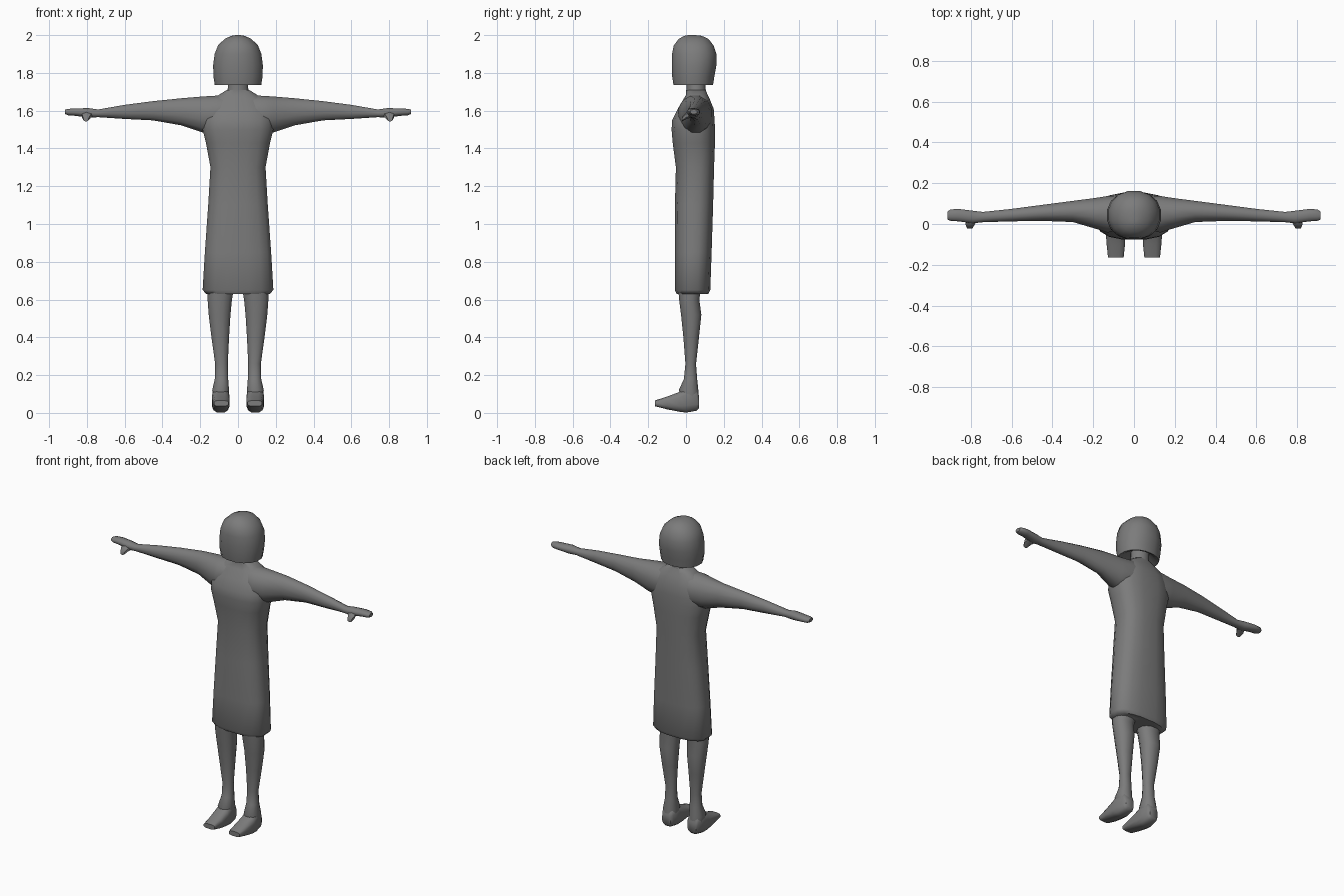
import bpy, bmesh, math
from mathutils import Vector

grey = bpy.data.materials.new("plain grey")
grey.diffuse_color = (0.2, 0.2, 0.2, 1)


def loft(name, axis, rings, sides=12, power=1.0, angle=50, mirror=False):
    """Skin rings (t, a_min, a_max, b_min, b_max) along an axis; a, b are the other axes in x, y, z order."""
    bm = bmesh.new()
    a_i, b_i = [i for i in range(3) if i != axis]
    loops = []
    for t, a0, a1, b0, b1 in rings:
        loop = []
        for k in range(sides):
            ang = 2 * math.pi * (k + 0.5) / sides
            c, s = math.cos(ang), math.sin(ang)
            p = Vector()
            p[axis] = t
            p[a_i] = (a0 + a1) / 2 + (a1 - a0) / 2 * math.copysign(abs(c) ** power, c)
            p[b_i] = (b0 + b1) / 2 + (b1 - b0) / 2 * math.copysign(abs(s) ** power, s)
            loop.append(bm.verts.new(p))
        loops.append(loop)
    for lo, hi in zip(loops, loops[1:]):
        for k in range(sides):
            n = (k + 1) % sides
            bm.faces.new((lo[k], lo[n], hi[n], hi[k]))
    bm.faces.new(loops[0][::-1])
    bm.faces.new(loops[-1])
    return finish(name, bm, angle, mirror)


def finish(name, bm, angle, mirror):
    if mirror:
        copy = bmesh.ops.duplicate(bm, geom=bm.verts[:] + bm.edges[:] + bm.faces[:])["geom"]
        for v in copy:
            if isinstance(v, bmesh.types.BMVert):
                v.co.x = -v.co.x
    bmesh.ops.recalc_face_normals(bm, faces=bm.faces[:])
    me = bpy.data.meshes.new(name)
    bm.to_mesh(me)
    bm.free()
    me.materials.append(grey)
    ob = bpy.data.objects.new(name, me)
    bpy.context.collection.objects.link(ob)
    bpy.ops.object.select_all(action='DESELECT')
    ob.select_set(True)
    bpy.context.view_layer.objects.active = ob
    bpy.ops.object.shade_smooth_by_angle(angle=math.radians(angle))
    return ob


# Dress, from the hem up to the collar
dress = [(z, -w, w, y0, y1) for z, w, y0, y1 in (
    (0.63, 0.17, -0.05, 0.12), (0.65, 0.19, -0.06, 0.13), (0.85, 0.178, -0.06, 0.137),
    (1.1, 0.16, -0.06, 0.145), (1.3, 0.148, -0.055, 0.15), (1.43, 0.172, -0.072, 0.155),
    (1.5, 0.19, -0.078, 0.155), (1.55, 0.188, -0.075, 0.153), (1.61, 0.17, -0.045, 0.148),
    (1.665, 0.135, -0.012, 0.125), (1.685, 0.1, 0.0, 0.115), (1.71, 0.06, 0.0, 0.105))]
loft("dress", 2, dress, sides=16, power=0.75)

# Neck
loft("neck", 2, [(1.67, -0.075, 0.075, 0.0, 0.115), (1.72, -0.055, 0.055, 0.0, 0.105),
                 (1.82, -0.055, 0.055, 0.0, 0.105)])

# Bobbed head, hollowed underneath around the neck
head = [(z, -w, w, y0, y1) for z, w, y0, y1 in (
    (1.77, 0.06, 0.0, 0.105), (1.74, 0.105, -0.055, 0.13), (1.735, 0.125, -0.068, 0.145),
    (1.78, 0.132, -0.075, 0.152), (1.84, 0.134, -0.077, 0.163), (1.9, 0.126, -0.076, 0.163),
    (1.945, 0.108, -0.067, 0.148), (1.98, 0.072, -0.04, 0.12), (1.996, 0.035, -0.01, 0.085),
    (2.0, 0.012, 0.01, 0.05))]
loft("head", 2, head, sides=16, power=0.92, angle=60)

# Arms running into flat hands
loft("arms", 0, [
    (0.06, -0.03, 0.14, 1.49, 1.685), (0.13, -0.045, 0.14, 1.475, 1.682),
    (0.19, -0.025, 0.13, 1.482, 1.678), (0.3, 0.008, 0.115, 1.52, 1.668),
    (0.45, 0.014, 0.095, 1.547, 1.652), (0.6, 0.012, 0.075, 1.555, 1.632),
    (0.74, 0.008, 0.06, 1.565, 1.607), (0.79, 0.002, 0.066, 1.562, 1.614),
    (0.86, 0.012, 0.075, 1.572, 1.613), (0.9, 0.015, 0.072, 1.575, 1.61),
    (0.915, 0.022, 0.06, 1.582, 1.606)], sides=12, power=0.95, mirror=True)

# Thumbs
loft("thumbs", 1, [(0.03, 0.755, 0.82, 1.565, 1.605), (0.0, 0.775, 0.83, 1.555, 1.59),
                   (-0.022, 0.79, 0.82, 1.542, 1.565)], sides=6, mirror=True)

# Legs
loft("legs", 2, [
    (0.06, 0.05, 0.13, -0.02, 0.07), (0.12, 0.046, 0.138, -0.04, 0.067),
    (0.18, 0.051, 0.124, -0.012, 0.06), (0.26, 0.053, 0.122, -0.004, 0.054),
    (0.4, 0.046, 0.142, -0.015, 0.07), (0.52, 0.038, 0.157, -0.028, 0.083),
    (0.6, 0.03, 0.163, -0.038, 0.072), (0.68, 0.015, 0.163, -0.045, 0.085)],
    sides=12, power=0.9, mirror=True)

# Feet, heel to toe
loft("feet", 1, [
    (0.07, 0.06, 0.12, 0.025, 0.09), (0.055, 0.05, 0.13, 0.01, 0.125),
    (0.0, 0.045, 0.138, 0.0, 0.135), (-0.035, 0.043, 0.14, 0.005, 0.112),
    (-0.1, 0.043, 0.135, 0.018, 0.087), (-0.165, 0.05, 0.128, 0.035, 0.066)],
    sides=12, power=0.65, mirror=True)
